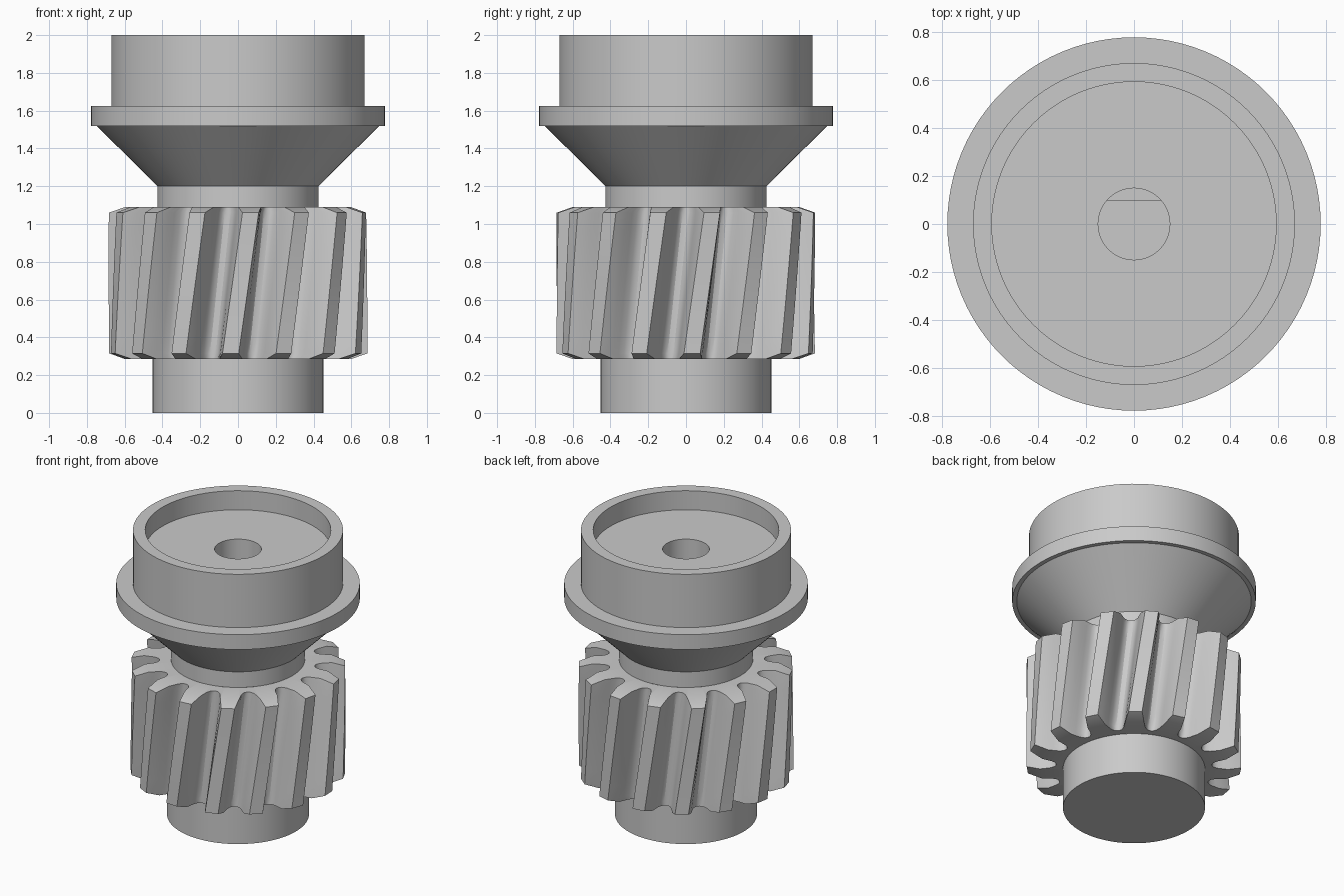
import bpy, bmesh, math
from math import cos, sin, radians

if "Cube" in bpy.data.objects:
    bpy.data.objects.remove(bpy.data.objects["Cube"])

SEG = 96
TEETH = 15

grey = bpy.data.materials.new("plain_grey")
grey.diffuse_color = (0.59, 0.59, 0.59, 1)
grey.use_nodes = True
grey.node_tree.nodes["Principled BSDF"].inputs["Base Color"].default_value = grey.diffuse_color


def skin(name, rings, cap_start=False, cap_end=False):
    """Join equal-length rings of points into one shaded mesh object."""
    bm = bmesh.new()
    rows = [[bm.verts.new(p) for p in ring] for ring in rings]
    n = len(rows[0])
    for a, b in zip(rows, rows[1:]):
        for i in range(n):
            j = (i + 1) % n
            bm.faces.new((a[i], a[j], b[j], b[i]))
    if cap_start:
        bm.faces.new(rows[0][::-1])
    if cap_end:
        bm.faces.new(rows[-1])
    bmesh.ops.remove_doubles(bm, verts=bm.verts, dist=1e-5)
    me = bpy.data.meshes.new(name)
    bm.to_mesh(me)
    bm.free()
    me.materials.append(grey)
    ob = bpy.data.objects.new(name, me)
    bpy.context.collection.objects.link(ob)
    bpy.ops.object.select_all(action='DESELECT')
    ob.select_set(True)
    bpy.context.view_layer.objects.active = ob
    bpy.ops.object.shade_smooth_by_angle(angle=radians(25))
    return ob


def circle(r, z, flat=9.0):
    """Ring of points; flat cuts the +y side for the D-shaped bore."""
    return [(r * cos(math.tau * i / SEG), min(r * sin(math.tau * i / SEG), flat), z)
            for i in range(SEG)]


# Lower shaft
skin("lower_shaft", [circle(0.453, 0), circle(0.453, 0.285)], cap_start=True)

# Neck, cone, flange, cup and bore with a flat deep inside
rings = [circle(r, z) for r, z in [
    (0.427, 1.09), (0.427, 1.20), (0.748, 1.52), (0.777, 1.52), (0.777, 1.625),
    (0.67, 1.625), (0.67, 2.0), (0.592, 2.0), (0.592, 1.866), (0.149, 1.866), (0.149, 1.2)]]
rings += [circle(0.149, 1.2, 0.097), circle(0.149, 0.3, 0.097)]
skin("cup_and_bore", rings, cap_end=True)

# Helical gear: half tooth angle (degrees) against radius
FLANK = [(0.50, 12), (0.502, 10.2), (0.512, 8.8), (0.535, 7.4), (0.57, 6.5),
         (0.61, 5.6), (0.65, 4.6), (0.685, 3.6)]
Z0, Z1, TWIST, START = 0.285, 1.09, 9.6, -93.65


def half_angle(r):
    for (r0, a0), (r1, a1) in zip(FLANK, FLANK[1:]):
        if r <= r1:
            return a0 + (a1 - a0) * (r - r0) / (r1 - r0)
    return FLANK[-1][1]


def polar(r, deg, z):
    return (r * cos(radians(deg)), r * sin(radians(deg)), z)


def section(z, tip, fixed=None):
    """Gear outline at height z with the tips cut to radius tip."""
    pts = []
    turn = START + TWIST * (z - Z0) / (Z1 - Z0)
    lo, hi = FLANK[0][0], FLANK[-1][0]
    radii = [lo + (r - lo) * (tip - lo) / (hi - lo) for r, _ in FLANK]
    for t in range(TEETH):
        mid = t * 360 / TEETH + turn
        side = [(r, half_angle(r)) for r in radii]
        # the shared root point belongs to the rising side only
        outline = [(r, -a) for r, a in side] + [(r, a) for r, a in side[:0:-1]]
        pts += [polar(fixed or r, mid + a, z) for r, a in outline]
    return pts


CH = 0.03
rings = [section(Z0, 0.60, fixed=0.453), section(Z0, 0.60)]
for k in range(9):
    rings.append(section(Z0 + CH + (Z1 - Z0 - 2 * CH) * k / 8, 0.685))
rings += [section(Z1, 0.60), section(Z1, 0.60, fixed=0.427)]
skin("helical_gear", rings)
